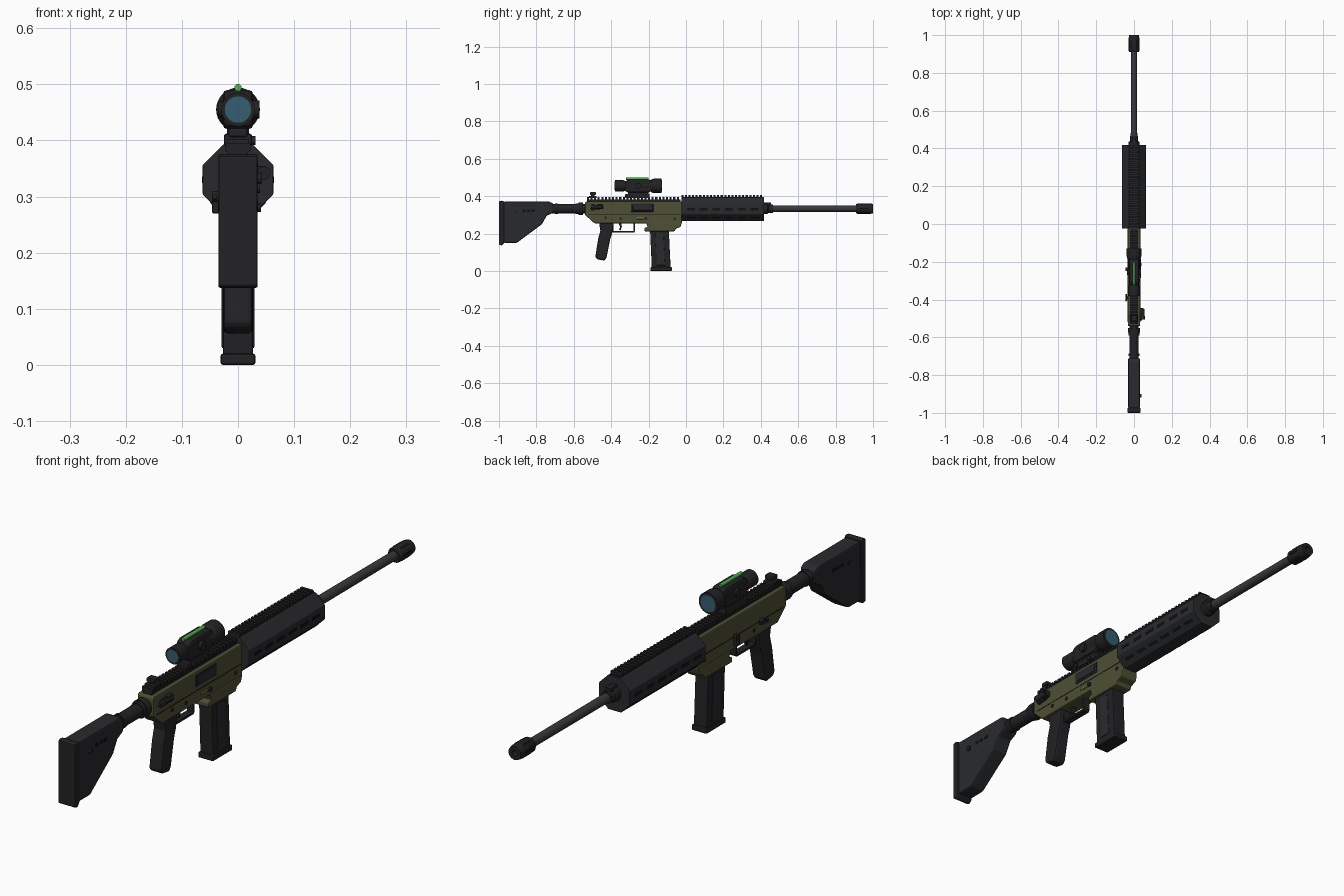
import bpy, bmesh, math
from mathutils import Matrix, Vector

if "Cube" in bpy.data.objects:
    bpy.data.objects.remove(bpy.data.objects["Cube"])


def mat(name, r, g, b):
    m = bpy.data.materials.new(name)
    m.diffuse_color = (r, g, b, 1)
    m.use_nodes = True
    m.node_tree.nodes["Principled BSDF"].inputs["Base Color"].default_value = m.diffuse_color
    return m


BLACK = mat("black polymer", 0.016, 0.016, 0.018)
DARK = mat("dark recess", 0.006, 0.006, 0.007)
GREY = mat("stock grey", 0.022, 0.023, 0.026)
STEEL = mat("barrel steel", 0.04, 0.04, 0.046)
OLIVE = mat("olive", 0.075, 0.08, 0.035)
BRASS = mat("brass", 0.22, 0.14, 0.05)
GLASS = mat("lens glass", 0.035, 0.11, 0.16)
GREEN = mat("fiber green", 0.08, 0.45, 0.07)


def finish(bm, name, material, bevel=0, smooth=False):
    bmesh.ops.recalc_face_normals(bm, faces=bm.faces)
    me = bpy.data.meshes.new(name)
    bm.to_mesh(me)
    bm.free()
    ob = bpy.data.objects.new(name, me)
    bpy.context.collection.objects.link(ob)
    me.materials.append(material)
    if bevel:
        mod = ob.modifiers.new("Bevel", 'BEVEL')
        mod.width, mod.segments, mod.limit_method = bevel, 2, 'ANGLE'
    if smooth:
        bpy.ops.object.select_all(action='DESELECT')
        ob.select_set(True)
        bpy.context.view_layer.objects.active = ob
        bpy.ops.object.shade_smooth_by_angle(angle=math.radians(35))
    return ob


def add_box(bm, x0, x1, y0, y1, z0, z1):
    m = Matrix.Translation(((x0 + x1) / 2, (y0 + y1) / 2, (z0 + z1) / 2))
    bmesh.ops.create_cube(bm, size=1, matrix=m @ Matrix.Diagonal((x1 - x0, y1 - y0, z1 - z0, 1)))


def box(name, dims, material, bevel=0.002):
    bm = bmesh.new()
    add_box(bm, *dims)
    return finish(bm, name, material, bevel)


def prism(name, profile, half, material, bevel=0.004):
    """Side profile of (y, z) points extruded across x."""
    bm = bmesh.new()
    f = bm.faces.new([bm.verts.new((-half, y, z)) for y, z in profile])
    r = bmesh.ops.extrude_face_region(bm, geom=[f])
    bmesh.ops.translate(bm, vec=(2 * half, 0, 0), verts=[v for v in r["geom"] if isinstance(v, bmesh.types.BMVert)])
    return finish(bm, name, material, bevel)


def lathe(name, rings, z, material, sides=32, x=0, smooth=True, turn=0.0, bevel=0):
    """Solid turned around the y direction from (y, radius) rings."""
    bm = bmesh.new()
    loops = []
    for y, r in rings:
        ang = [2 * math.pi * i / sides + turn for i in range(sides)]
        loops.append([bm.verts.new((x + r * math.cos(a), y, z + r * math.sin(a))) for a in ang])
    for a, b in zip(loops, loops[1:]):
        for i in range(sides):
            j = (i + 1) % sides
            bm.faces.new((a[i], a[j], b[j], b[i]))
    bm.faces.new(loops[0])
    bm.faces.new(loops[-1])
    return finish(bm, name, material, bevel, smooth)


def knob(name, x0, x1, y, z, r, material):
    """Short cylinder along x."""
    bm = bmesh.new()
    m = Matrix.Translation(((x0 + x1) / 2, y, z)) @ Matrix.Rotation(math.pi / 2, 4, 'Y')
    bmesh.ops.create_cone(bm, cap_ends=True, segments=20, radius1=r, radius2=r, depth=abs(x1 - x0), matrix=m)
    return finish(bm, name, material, 0, True)


def rail(name, y0, y1, z0, z1, half, count):
    """Sight rail: narrow base with evenly spaced teeth."""
    bm = bmesh.new()
    mid = z0 + (z1 - z0) * 0.5
    add_box(bm, -half * 0.8, half * 0.8, y0, y1, z0, mid)
    step = (y1 - y0) / count
    for i in range(count):
        y = y0 + i * step
        add_box(bm, -half, half, y, y + step * 0.58, mid - 0.002, z1)
    return finish(bm, name, BLACK)


AX = 0.333  # bore height

# Stock
prism("butt_pad", [(-1, 0.14), (-1, 0.372), (-0.985, 0.376), (-0.973, 0.372), (-0.973, 0.148), (-0.985, 0.136)], 0.035, BLACK)
prism("stock_body", [(-0.975, 0.15), (-0.905, 0.15), (-0.77, 0.25), (-0.745, 0.295), (-0.71, 0.312),
                     (-0.71, 0.36), (-0.73, 0.37), (-0.975, 0.37)], 0.031, GREY, 0.006)
for s, side in ((1, "right"), (-1, "left")):
    for i in range(3):
        box(f"stock_slot_{side}_{i}", sorted((s * 0.028, s * 0.032)) + [-0.875 + i * 0.025, -0.857 + i * 0.025, 0.316, 0.328], DARK, 0)
    knob(f"stock_sling_stud_{side}", s * 0.028, s * (0.039 if s > 0 else 0.033), -0.91, 0.315, 0.009, BLACK)
lathe("buffer_tube", [(-0.72, 0.025), (-0.53, 0.025)], AX, BLACK)
for i, y in enumerate((-0.70, -0.59)):
    lathe(f"tube_collar_{i}", [(y, 0.028), (y + 0.015, 0.028)], AX, BLACK)
lathe("castle_nut", [(-0.575, 0.033), (-0.55, 0.033)], AX, BLACK, 16, smooth=False)

# Receiver
prism("receiver", [(-0.54, 0.30), (-0.49, 0.255), (-0.225, 0.255), (-0.022, 0.255), (-0.022, 0.372),
                   (-0.535, 0.372), (-0.54, 0.365)], 0.033, OLIVE, 0.006)
prism("magazine_well", [(-0.215, 0.26), (-0.205, 0.236), (-0.222, 0.23), (-0.222, 0.212), (-0.06, 0.212),
                        (-0.055, 0.226), (-0.03, 0.235), (-0.022, 0.26)], 0.035, OLIVE, 0.004)
box("receiver_seam", (-0.0338, 0.0338, -0.52, -0.03, 0.299, 0.302), DARK, 0)
rail("receiver_rail", -0.53, -0.03, 0.37, 0.395, 0.022, 26)
box("ejection_port", (0.03, 0.0355, -0.295, -0.175, 0.316, 0.36), BLACK)
box("bolt_cover", (0.03, 0.0375, -0.285, -0.185, 0.324, 0.352), GREY)
box("brass_catch", (0.03, 0.037, -0.265, -0.225, 0.276, 0.286), BRASS)
knob("magazine_release", 0.03, 0.041, -0.215, 0.28, 0.008, BLACK)
box("bolt_release", (-0.046, -0.03, -0.25, -0.23, 0.27, 0.31), BLACK)
box("selector_lever", (0.03, 0.04, -0.51, -0.46, 0.325, 0.34), BLACK)
knob("selector_pivot", 0.03, 0.042, -0.5, 0.333, 0.011, BLACK)
knob("left_selector_pivot", -0.046, -0.03, -0.39, 0.3, 0.01, BLACK)
box("left_selector_lever", (-0.046, -0.038, -0.41, -0.37, 0.295, 0.304), BLACK)
lathe("forward_assist", [(-0.505, 0.012), (-0.49, 0.012), (-0.485, 0.009), (-0.45, 0.009)], 0.342, BLACK, 16, x=0.046)
box("forward_assist_base", (0.03, 0.05, -0.475, -0.445, 0.33, 0.354), BLACK)
for i, (y, z) in enumerate(((-0.43, 0.285), (-0.35, 0.28), (-0.06, 0.28))):
    knob(f"receiver_pin_{i}", -0.0355, 0.0355, y, z, 0.007, BLACK)

# Rear sight
box("rear_sight_base", (-0.02, 0.02, -0.518, -0.478, 0.39, 0.402), BLACK)
box("rear_sight_post", (-0.01, 0.01, -0.507, -0.49, 0.398, 0.412), BLACK)
box("rear_sight_head", (-0.017, 0.017, -0.512, -0.482, 0.406, 0.422), BLACK, 0.004)

# Grip, trigger and guard
prism("pistol_grip", [(-0.465, 0.258), (-0.458, 0.215), (-0.47, 0.17), (-0.485, 0.075), (-0.475, 0.062),
                      (-0.435, 0.055), (-0.425, 0.07), (-0.405, 0.17), (-0.395, 0.2), (-0.385, 0.258)], 0.026, BLACK, 0.007)
prism("trigger_guard", [(-0.395, 0.26), (-0.395, 0.212), (-0.388, 0.205), (-0.278, 0.205), (-0.272, 0.212), (-0.272, 0.26),
                        (-0.28, 0.26), (-0.28, 0.213), (-0.387, 0.213), (-0.387, 0.26)], 0.013, BLACK, 0)
prism("trigger", [(-0.362, 0.258), (-0.352, 0.235), (-0.358, 0.22), (-0.35, 0.217), (-0.343, 0.235), (-0.345, 0.258)], 0.006, BLACK, 0)

# Magazine
prism("magazine", [(-0.192, 0.22), (-0.183, 0.015), (-0.082, 0.015), (-0.092, 0.22)], 0.027, BLACK, 0.004)
prism("magazine_rib", [(-0.165, 0.2), (-0.157, 0.03), (-0.112, 0.03), (-0.12, 0.2)], 0.029, GREY, 0.002)
prism("magazine_floor", [(-0.19, 0), (-0.19, 0.02), (-0.075, 0.02), (-0.075, 0)], 0.031, BLACK, 0.004)

# Handguard
lathe("handguard", [(-0.025, 0.0682), (0.418, 0.0682)], 0.33, GREY, 8, smooth=False, turn=math.pi / 8, bevel=0.002)
rail("handguard_rail", -0.025, 0.415, 0.388, 0.405, 0.024, 23)
for deg in (0, 180, -45, 225):
    bm = bmesh.new()
    for i in range(6):
        y = 0.005 + i * 0.068
        add_box(bm, 0.058, 0.0645, y, y + 0.042, -0.006, 0.006)
    ob = finish(bm, f"handguard_slots_{deg}", DARK)
    ob.rotation_euler.y = -math.radians(deg)
    ob.location.z = 0.33

# Barrel
lathe("gas_block", [(0.41, 0.028), (0.435, 0.028), (0.44, 0.022), (0.465, 0.022)], AX, BLACK, 24)
box("gas_block_top", (-0.011, 0.011, 0.41, 0.455, 0.345, 0.366), BLACK)
lathe("barrel", [(0.3, 0.0175), (0.92, 0.0165)], AX, STEEL)
lathe("muzzle_brake", [(0.91, 0.024), (0.916, 0.028), (0.985, 0.028), (1.0, 0.025), (1.0, 0.011), (0.97, 0.011)], AX, BLACK, 24)
bm = bmesh.new()
for i in range(6):
    rot = Matrix.Rotation(math.pi / 3 * i, 4, 'Y')
    n = len(bm.verts)
    add_box(bm, 0.022, 0.0287, 0.93, 0.975, -0.004, 0.004)
    bm.verts.ensure_lookup_table()
    bmesh.ops.transform(bm, matrix=rot, verts=bm.verts[n:])
finish(bm, "muzzle_slots", DARK).location.z = AX

# Scope
SZ = 0.455
lathe("scope_tube", [(-0.38, 0.024), (-0.38, 0.03), (-0.335, 0.03), (-0.325, 0.026), (-0.19, 0.03), (-0.18, 0.037),
                     (-0.168, 0.039), (-0.13, 0.039), (-0.13, 0.028)], SZ, BLACK)
prism("scope_housing", [(-0.325, 0.425), (-0.31, 0.42), (-0.2, 0.42), (-0.18, 0.43), (-0.18, 0.482),
                        (-0.2, 0.49), (-0.305, 0.49), (-0.325, 0.48)], 0.027, BLACK, 0.008)
lathe("rear_lens", [(-0.3815, 0.0235), (-0.375, 0.0235)], SZ, GLASS)
lathe("front_lens", [(-0.135, 0.031), (-0.1285, 0.031)], SZ, GLASS)
lathe("fiber_strip", [(-0.322, 0.0065), (-0.2, 0.0065)], 0.494, GREEN, 12)
knob("windage_cap", 0.02, 0.038, -0.255, SZ, 0.016, BLACK)
knob("left_scope_cap", -0.036, -0.02, -0.255, SZ, 0.014, BLACK)
box("scope_mount_neck", (-0.02, 0.02, -0.31, -0.2, 0.405, 0.43), BLACK)
box("scope_mount_clamp", (-0.025, 0.025, -0.325, -0.195, 0.39, 0.412), BLACK, 0.004)
for i, y in enumerate((-0.3, -0.225)):
    knob(f"mount_screw_{i}", 0.02, 0.031, y, 0.4, 0.008, BLACK)
